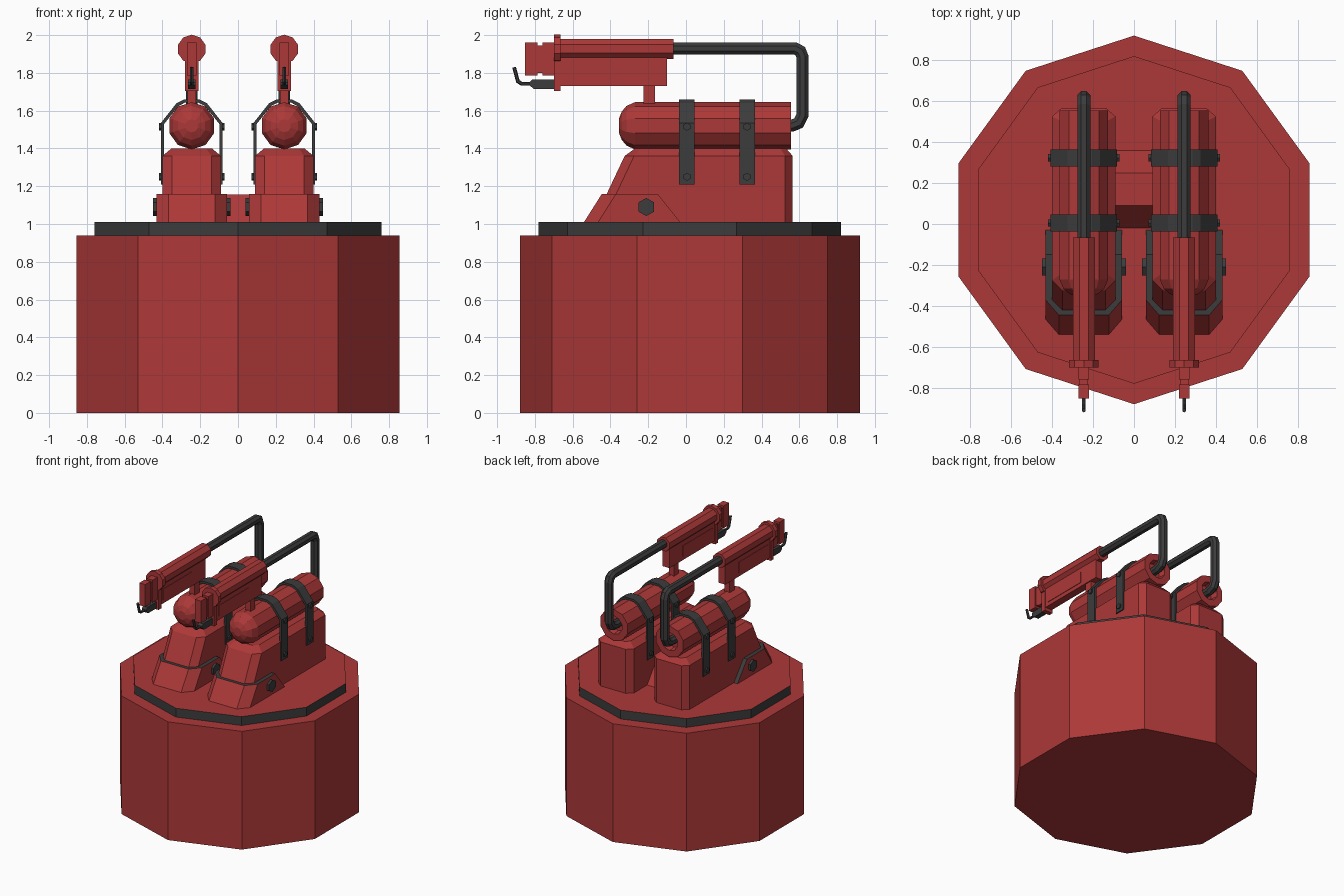
import bpy, bmesh, math
from mathutils import Vector

if "Cube" in bpy.data.objects:
    bpy.data.objects.remove(bpy.data.objects["Cube"])

def material(name, col):
    m = bpy.data.materials.new(name)
    m.diffuse_color = (*col, 1)
    m.use_nodes = True
    m.node_tree.nodes["Principled BSDF"].inputs["Base Color"].default_value = m.diffuse_color
    return m

RED = material("red paint", (0.42, 0.04, 0.04))
DARK = material("dark grey", (0.045, 0.045, 0.045))

def loft(name, rings, mats=(RED,), rule=None):
    """Skin a list of equal-length vertex rings and cap both ends."""
    bm = bmesh.new()
    vs = [[bm.verts.new(p) for p in r] for r in rings]
    n = len(vs[0])
    for a, b in zip(vs, vs[1:]):
        for i in range(n):
            j = (i + 1) % n
            bm.faces.new((a[i], a[j], b[j], b[i]))
    bm.faces.new(vs[0][::-1])
    bm.faces.new(vs[-1])
    bmesh.ops.recalc_face_normals(bm, faces=bm.faces)
    bm.normal_update()
    if rule:
        for f in bm.faces:
            f.material_index = rule(f.normal)
    me = bpy.data.meshes.new(name)
    bm.to_mesh(me)
    bm.free()
    for m in mats:
        me.materials.append(m)
    ob = bpy.data.objects.new(name, me)
    bpy.context.collection.objects.link(ob)
    return ob

def box(name, x, y, z, mat=RED):
    return loft(name, [[(x[0], y[0], k), (x[1], y[0], k), (x[1], y[1], k), (x[0], y[1], k)] for k in z], (mat,))

def turned(name, prof, n, cx, cz, mat=RED, phase=0.0):
    """Solid along y from (y, radius) pairs."""
    return loft(name, [[(cx + r * math.sin(phase + 2 * math.pi * i / n), y,
                         cz + r * math.cos(phase + 2 * math.pi * i / n)) for i in range(n)]
                       for y, r in prof], (mat,))

def knob(name, x0, x1, y, z, r, n):
    """Bolt along x."""
    return loft(name, [[(x, y + r * math.sin(2 * math.pi * i / n), z + r * math.cos(2 * math.pi * i / n))
                        for i in range(n)] for x in (x0, x1)], (DARK,))

def pipe(name, x, pts, r, n=8):
    """Tube following (y, z) points in the plane at x."""
    P = [Vector((0, *p)) for p in pts]
    rings = []
    for i, p in enumerate(P):
        a = (P[i] - P[i - 1]).normalized() if i else None
        b = (P[i + 1] - P[i]).normalized() if i < len(P) - 1 else None
        t = ((a or b) + (b or a)).normalized()
        side = Vector((0, -t.z, t.y))
        s = r / max(0.5, t.dot(a or b))
        rings.append([Vector((x, 0, 0)) + p + Vector((r * math.cos(k), 0, 0)) + side * s * math.sin(k)
                      for k in [2 * math.pi * (j + 0.5) / n for j in range(n)]])
    return loft(name, rings, (DARK,))

def chamfered(cx, w, y0, y1, z, cf, cb):
    """Rectangle ring with cut front and back corners, (dx, dy) each."""
    half = [(w - cf[0], y0), (w, y0 + cf[1]), (w, y1 - cb[1]), (w - cb[0], y1)]
    return [(cx + x, y, z) for x, y in half] + [(cx - x, y, z) for x, y in half[::-1]]

# Base drum and turntable plate with dark rim
def decagon(r, z):
    return [(r * math.sin(math.pi * i / 5), 0.02 + r * math.cos(math.pi * i / 5), z) for i in range(10)]
loft("base_drum", [decagon(0.9, 0), decagon(0.9, 0.94)])
loft("turntable_plate", [decagon(0.8, 0.94), decagon(0.8, 1.01)], (RED, DARK), lambda n: int(abs(n.z) < 0.5))

# Bridge between the two stands
loft("bridge", [[(x, -0.02, 1.01), (x, 0.09, 1.155), (x, 0.25, 1.155), (x, 0.36, 1.01)] for x in (-0.11, 0.11)])

for tag, s in (("left", -1), ("right", 1)):
    c = 0.245 * s
    # Stand and its wider toe cover with dark upper edge
    loft("stand_" + tag, [chamfered(c, 0.155, -0.49, 0.565, 1.01, (0.05, 0.05), (0.045, 0.04)),
                          chamfered(c, 0.155, -0.325, 0.565, 1.36, (0.05, 0.05), (0.045, 0.04)),
                          chamfered(c, 0.107, -0.27, 0.53, 1.40, (0.03, 0.03), (0.03, 0.03))])
    loft("toe_cover_" + tag, [chamfered(c, 0.187, -0.54, -0.03, 1.01, (0.065, 0.075), (0, 0.001)),
                              chamfered(c, 0.187, -0.445, -0.15, 1.16, (0.065, 0.075), (0, 0.001))],
         (RED, DARK), lambda n: int(n.z > 0.9 or (n.y > 0.3 and n.z > 0.3)))
    knob("toe_bolt_" + tag, c - 0.205, c + 0.205, -0.21, 1.09, 0.048, 6)

    # Tank with domed nose and recessed back
    turned("tank_" + tag, [(-0.356, 0.035), (-0.34, 0.075), (-0.315, 0.105), (-0.27, 0.125),
                           (0.555, 0.125), (0.555, 0.072), (0.50, 0.065)], 10, c, 1.52)

    # Straps over the tank, with bolts
    outer = [(0.163, 1.21), (0.163, 1.535), (0.08, 1.64), (0.04, 1.66)]
    inner = [(0.146, 1.21), (0.146, 1.53), (0.07, 1.625), (0.035, 1.643)]
    prof = outer + [(-x, z) for x, z in outer[::-1]] + [(-x, z) for x, z in inner] + inner[::-1]
    for k, y in (("front", 0.005), ("back", 0.323)):
        loft(f"strap_{k}_{tag}", [[(c + x, yy, z) for x, z in prof] for yy in (y - 0.041, y + 0.041)], (DARK,))
        for z in (1.25, 1.515):
            for e in (-1, 1):
                knob(f"strap_bolt_{k}_{tag}", c + e * 0.15, c + e * 0.174, y, z, 0.021, 6)

    # Feed pipe from tank back to gun
    pipe("feed_pipe_" + tag, c, [(0.49, 1.518), (0.56, 1.52), (0.597, 1.535), (0.617, 1.575),
                                 (0.617, 1.885), (0.605, 1.915), (0.577, 1.93), (-0.09, 1.93)], 0.034)

    # Gun: barrel, receiver, side panels, stem
    turned("barrel_" + tag, [(-0.70, 0.058), (-0.065, 0.058)], 8, c, 1.927, RED, math.pi / 8)
    box("receiver_" + tag, (c - 0.03, c + 0.03), (-0.69, -0.10), (1.73, 1.90))
    box("receiver_panel_" + tag, (c - 0.034, c + 0.034), (-0.635, -0.265), (1.76, 1.845))
    box("stem_" + tag, (c - 0.022, c + 0.022), (-0.225, -0.165), (1.60, 1.74))

    # Collar and muzzle
    turned("collar_" + tag, [(-0.70, 0.076), (-0.665, 0.076)], 10, c, 1.926)
    box("collar_skirt_" + tag, (c - 0.036, c + 0.036), (-0.70, -0.665), (1.705, 1.90))
    box("muzzle_rear_" + tag, (c - 0.026, c + 0.026), (-0.76, -0.69), (1.785, 1.962))
    box("muzzle_neck_" + tag, (c - 0.02, c + 0.02), (-0.79, -0.75), (1.80, 1.945))
    box("muzzle_tip_" + tag, (c - 0.026, c + 0.026), (-0.853, -0.785), (1.785, 1.962))

    # Igniter rod with bent tip
    loft("igniter_" + tag, [[(x, -0.69, 1.715), (x, -0.69, 1.765), (x, -0.815, 1.765), (x, -0.83, 1.75),
                             (x, -0.83, 1.735), (x, -0.805, 1.715)] for x in (c - 0.02, c + 0.02)], (DARK,))
    pipe("igniter_tip_" + tag, c, [(-0.81, 1.742), (-0.87, 1.742), (-0.89, 1.755), (-0.91, 1.83)], 0.01, 6)
